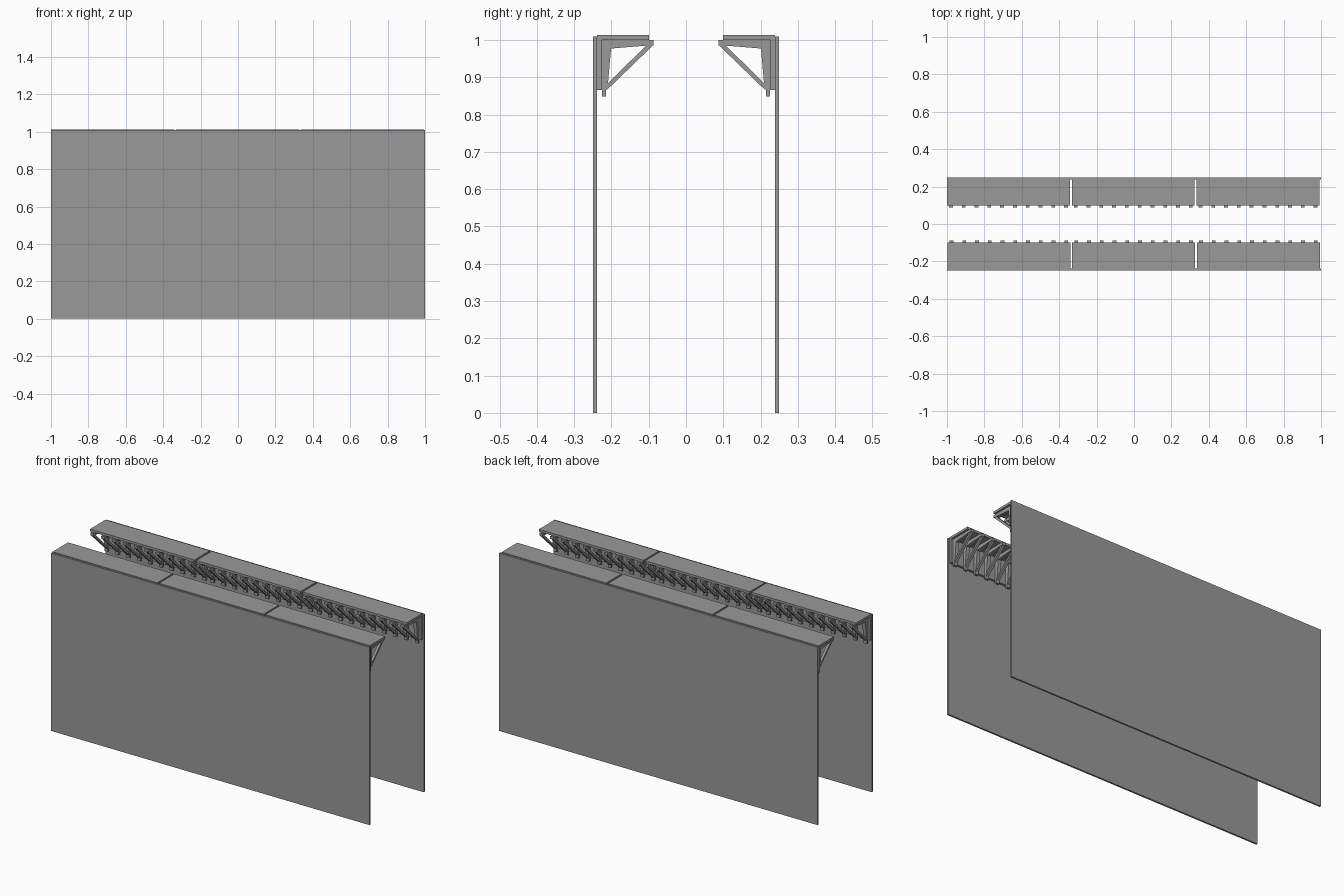
import bpy, bmesh

if "Cube" in bpy.data.objects:
    bpy.data.objects.remove(bpy.data.objects["Cube"])

grey = bpy.data.materials.new("dark_grey")
grey.diffuse_color = (0.32, 0.32, 0.32, 1)
grey.use_nodes = True
grey.node_tree.nodes["Principled BSDF"].inputs["Base Color"].default_value = grey.diffuse_color


def prism_object(name, profiles, side):
    """Extrude (distance from centre, z) profiles along x; side is -1 front, +1 back."""
    bm = bmesh.new()
    for pts, x0, x1 in profiles:
        a = [bm.verts.new((x0, side * d, z)) for d, z in pts]
        b = [bm.verts.new((x1, side * d, z)) for d, z in pts]
        bm.faces.new(a)
        bm.faces.new(b[::-1])
        n = len(pts)
        for i in range(n):
            j = (i + 1) % n
            bm.faces.new((a[j], a[i], b[i], b[j]))
    bmesh.ops.recalc_face_normals(bm, faces=bm.faces)
    me = bpy.data.meshes.new(name)
    bm.to_mesh(me)
    bm.free()
    me.materials.append(grey)
    ob = bpy.data.objects.new(name, me)
    bpy.context.collection.objects.link(ob)
    return ob


# Cross-sections
WALL = [(0.249, 0), (0.239, 0), (0.239, 1.009), (0.249, 1.009)]
EAVE = [(0.238, 0.866), (0.225, 0.866), (0.225, 1.0), (0.099, 1.0),
        (0.099, 1.013), (0.238, 1.013)]
BRACKET = [(0.225, 0.848), (0.214, 0.848), (0.214, 0.866), (0.209, 0.886),
           (0.201, 0.977), (0.104, 0.985), (0.087, 0.985), (0.087, 1.0),
           (0.225, 1.0)]
STRUT = [(0.218, 0.875), (0.212, 0.866), (0.089, 0.985), (0.098, 0.994)]

PITCH, COUNT, STEP = 0.667, 10, 0.0683
POST_W, STRUT_W = 0.020, 0.014

for label, side, start, length in (("front", -1, -0.998, 0.658),
                                   ("back", 1, -0.999, 0.656)):
    # Tall thin wall
    prism_object(f"{label}_wall", [(WALL, -1, 1)], side)
    for k in range(3):
        x0 = start + k * PITCH
        # L-shaped eave section: roof slab and backing board
        prism_object(f"{label}_eave_{k + 1}", [(EAVE, x0, x0 + length)], side)
        # Row of brackets with diagonal struts
        c = x0 + (length - STEP * (COUNT - 1)) / 2
        row = prism_object(f"{label}_brackets_{k + 1}",
                           [(BRACKET, c - POST_W / 2, c + POST_W / 2),
                            (STRUT, c - STRUT_W / 2, c + STRUT_W / 2)], side)
        arr = row.modifiers.new("repeat", 'ARRAY')
        arr.count = COUNT
        arr.use_relative_offset = False
        arr.use_constant_offset = True
        arr.constant_offset_displace = (STEP, 0, 0)
